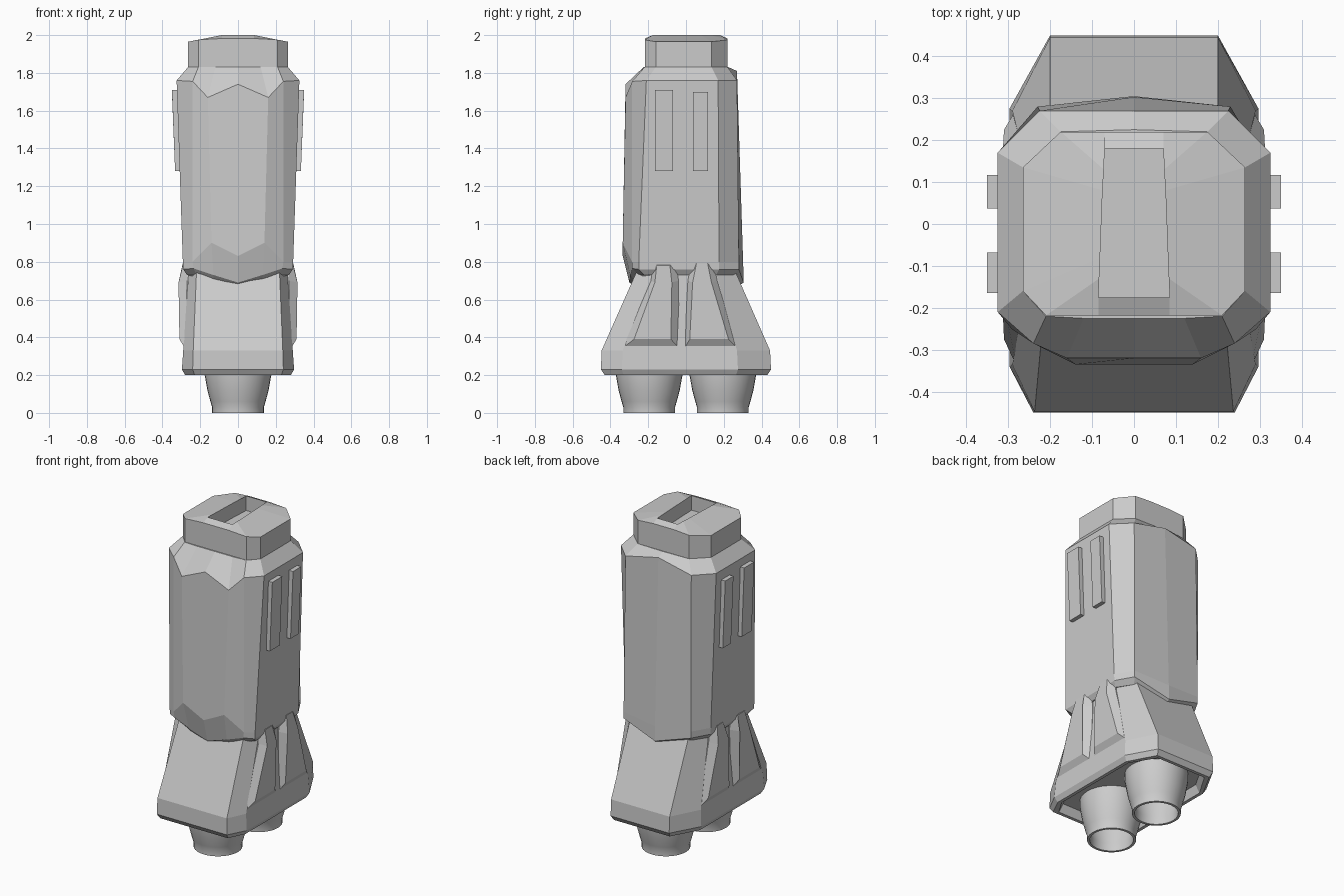
import bpy, bmesh, math


def finish(name, bm):
    bmesh.ops.recalc_face_normals(bm, faces=bm.faces)
    mesh = bpy.data.meshes.new(name)
    bm.to_mesh(mesh)
    bm.free()
    ob = bpy.data.objects.new(name, mesh)
    bpy.context.collection.objects.link(ob)
    return ob


def mirror_ring(half):
    """Half outline (x >= 0, front to back) -> full closed outline."""
    return half + [(-x, y, z) for x, y, z in reversed(half) if x > 1e-5]


def bridge(bm, rings, cap=True):
    loops = [[bm.verts.new(p) for p in r] for r in rings]
    n = len(loops[0])
    for a, b in zip(loops, loops[1:]):
        for i in range(n):
            bm.faces.new((a[i], a[(i + 1) % n], b[(i + 1) % n], b[i]))
    if cap:
        bm.faces.new(loops[0])
        bm.faces.new(loops[-1])


def loft(name, halves):
    bm = bmesh.new()
    bridge(bm, [mirror_ring(h) for h in halves])
    return finish(name, bm)


def at(z, pts):
    return [(x, y, z) for x, y in pts]


# Main body: faceted housing with pointed lower rim front and back
loft("body", [
    [(0, -.27, .67), (.13, -.27, .70), (.22, -.25, .73), (.27, -.22, .73),
     (.27, .16, .73), (.21, .25, .73), (0, .275, .67)],
    [(0, -.30, .69), (.13, -.295, .73), (.235, -.285, .765), (.29, -.25, .76),
     (.29, .175, .76), (.23, .28, .76), (0, .305, .69)],
    [(0, -.335, .83), (.14, -.335, .90), (.24, -.285, .80), (.292, -.25, .80),
     (.292, .175, .80), (.23, .28, .80), (0, .303, .78)],
    [(0, -.32, 1.74), (.16, -.32, 1.67), (.24, -.285, 1.755), (.325, -.21, 1.76),
     (.325, .17, 1.76), (.225, .27, 1.76), (0, .27, 1.81)],
    at(1.83, [(0, -.225), (.12, -.225), (.21, -.22), (.265, -.16),
              (.265, .135), (.175, .22), (0, .225)]),
])

# Top cap with sloped roof and a tapered slot
octagon = [(.085, -.218), (.21, -.218), (.265, -.16), (.265, .135), (.175, .22), (.07, .22)]
slot = [(.085, -.175), (.083, -.13), (.081, -.08), (.075, .08), (.072, .13), (.07, .18)]
eaves = [1.982, 1.975, 1.965, 1.965, 1.975, 1.982]
loft("top_cap", [
    at(1.81, octagon),
    [(x, y, z) for (x, y), z in zip(octagon, eaves)],
    at(2.0, slot),
    at(1.91, slot),
])

# Flared skirt with a recessed underside
loft("skirt", [
    at(.25, [(.19, -.39), (.24, -.30), (.24, .25), (.16, .39)]),
    at(.20, [(.205, -.41), (.26, -.32), (.26, .26), (.17, .41)]),
    at(.20, [(.23, -.43), (.28, -.33), (.28, .265), (.19, .43)]),
    at(.23, [(.24, -.45), (.297, -.34), (.297, .275), (.20, .45)]),
    at(.33, [(.237, -.447), (.29, -.335), (.29, .27), (.20, .445)]),
    at(.74, [(.22, -.265), (.262, -.18), (.262, .16), (.20, .265)]),
])

# Raised side ribs on the skirt: wide base, narrower outer face
ribs = {
    "front": ([(-.175, .80), (-.05, .80), (-.04, .70), (-.035, .34), (-.34, .34), (-.185, .70)],
              [(-.155, .78), (-.085, .78), (-.075, .69), (-.08, .39), (-.275, .39), (-.165, .69)]),
    "back": ([(.03, .81), (.145, .80), (.165, .70), (.275, .34), (-.01, .34), (.01, .70)],
             [(.055, .79), (.115, .79), (.135, .69), (.225, .39), (.02, .39), (.035, .69)]),
}
outer_x = [.293, .293, .315, .31, .31, .315]
for side, s in (("right", 1), ("left", -1)):
    for name, (base, face) in ribs.items():
        bm = bmesh.new()
        bridge(bm, [[(s * .255, y, z) for y, z in base],
                    [(s * (.28 if z < .5 else .27), y, z) for y, z in base],
                    [(s * x, y, z) for x, (y, z) in zip(outer_x, face)]])
        finish(f"skirt_rib_{name}_{side}", bm)

    # Vertical strips high on the body sides
    for name, y0, y1, top in (("front", -.165, -.068, 1.71), ("back", .037, .117, 1.70)):
        bm = bmesh.new()
        bridge(bm, [[(s * x, y, z) for x, z in
                     ((.28, 1.28), (.333, 1.28), (.35, top), (.30, top))]
                    for y in (y0, y1)])
        finish(f"side_strip_{name}_{side}", bm)

# Twin hollow exhaust nozzles
profile = [(.15, .30), (.178, .26), (.178, .21), (.162, .12), (.146, .06), (.137, .03),
           (.137, 0), (.122, 0), (.122, .05), (.14, .12), (.14, .20), (0.02, .20)]
N = 32
for name, cy in (("front", -.195), ("back", .195)):
    bm = bmesh.new()
    bridge(bm, [[(r * math.cos(2 * math.pi * i / N), cy + r * math.sin(2 * math.pi * i / N), z)
                 for i in range(N)] for r, z in profile])
    ob = finish("nozzle_" + name, bm)
    bpy.ops.object.select_all(action='DESELECT')
    ob.select_set(True)
    bpy.context.view_layer.objects.active = ob
    bpy.ops.object.shade_smooth_by_angle(angle=math.radians(30))
